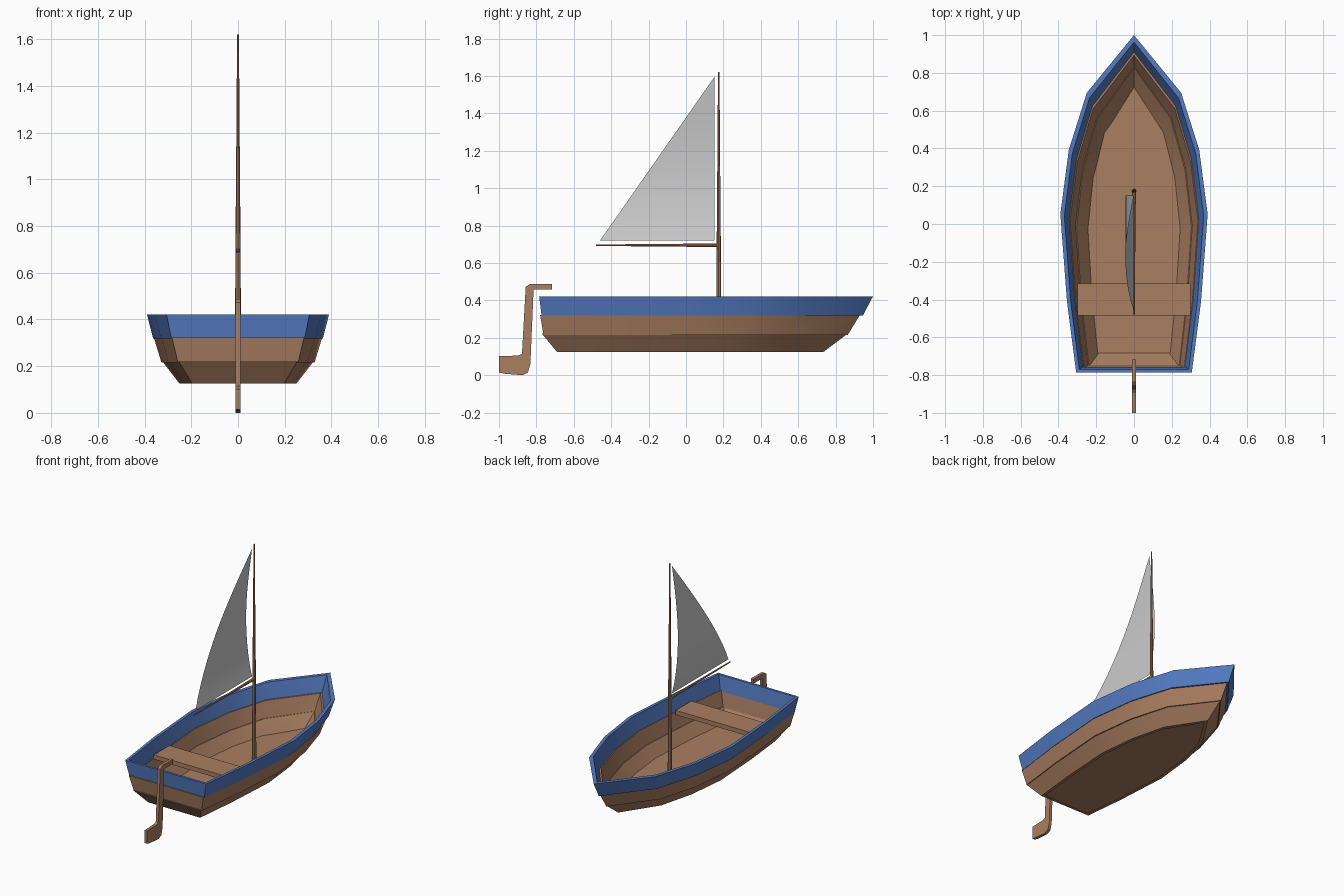
import bpy, bmesh, math

if "Cube" in bpy.data.objects:
    bpy.data.objects.remove(bpy.data.objects["Cube"])

def material(name, rgb):
    m = bpy.data.materials.new(name)
    m.diffuse_color = (*rgb, 1)
    m.use_nodes = True
    m.node_tree.nodes["Principled BSDF"].inputs["Base Color"].default_value = m.diffuse_color
    return m

WOOD = material("wood", (0.40, 0.21, 0.12))
BLUE = material("blue_paint", (0.09, 0.20, 0.55))

def make(name, bm, mat=None, smooth=False):
    bmesh.ops.recalc_face_normals(bm, faces=bm.faces)
    me = bpy.data.meshes.new(name)
    bm.to_mesh(me)
    bm.free()
    ob = bpy.data.objects.new(name, me)
    bpy.context.collection.objects.link(ob)
    if mat:
        me.materials.append(mat)
    if smooth:
        bpy.context.view_layer.objects.active = ob
        ob.select_set(True)
        bpy.ops.object.shade_smooth_by_angle(angle=math.radians(30))
        ob.select_set(False)
    return ob

# Boat outline, bow to stern: (fraction of half width, fraction of length)
SHAPE = [(0, 1), (.64, .829), (.885, .66), (1, .469), (.91, .21), (.785, 0)]

def outline(half, bow, stern, z):
    right = [(half * u, stern + (bow - stern) * v, z) for u, v in SHAPE]
    return right + [(-x, y, z) for x, y, z in reversed(right[1:])]

def loft(bm, rings, close):
    vs = [[bm.verts.new(p) for p in r] for r in rings]
    n = len(vs[0])
    pairs = list(zip(vs, vs[1:])) + ([(vs[-1], vs[0])] if close else [])
    for a, b in pairs:
        for i in range(n):
            j = (i + 1) % n
            bm.faces.new((a[i], a[j], b[j], b[i]))
    if not close:
        bm.faces.new(vs[0])
        bm.faces.new(vs[-1])

# Hull planks: (half width, bow y, stern y, z) at top and bottom
def strake(name, top, bottom, mat):
    def inner(h, b, s, z):
        return outline(h - .021, b - .037, s + .016, z)
    bm = bmesh.new()
    loft(bm, [outline(*top), outline(*bottom), inner(*bottom), inner(*top)], True)
    make(name, bm, mat, True)

strake("upper_strake", (.39, 1.0, -.785, .422), (.363, .945, -.772, .318), BLUE)
strake("middle_strake", (.36, .93, -.78, .322), (.328, .865, -.762, .216), WOOD)
strake("lower_strake", (.325, .865, -.77, .222), (.25, .735, -.69, .125), WOOD)

# Floor
bm = bmesh.new()
loft(bm, [outline(.24, .72, -.68, .132), outline(.244, .725, -.683, .145)], False)
make("floor", bm, WOOD)

# Seat
bm = bmesh.new()
bmesh.ops.create_cube(bm, size=1)
for v in bm.verts:
    v.co = (v.co.x * .60, -.40 + v.co.y * .17, .33 + v.co.z * .03)
make("seat", bm, WOOD)

# Tapered spars: stations are (distance along, radius)
def spar(name, stations, place):
    bm = bmesh.new()
    angs = [math.tau * i / 8 for i in range(8)]
    loft(bm, [[place(d, r * math.cos(a), r * math.sin(a)) for a in angs]
              for d, r in stations], False)
    make(name, bm, WOOD, True)

spar("mast", [(.14, .014), (.48, .012), (.72, .011), (1.2, .007), (1.62, .004)],
     lambda d, a, b: (a, .175 + b, d))
spar("boom", [(.175, .010), (-.10, .007), (-.48, .004)],
     lambda d, a, b: (a, d, .695 + b))

# Sail: triangular sheet bellied to one side
bm = bmesh.new()
rows, cols = 12, 6
grid = []
for i in range(rows):
    t = i / rows
    x = -.045 * math.sin(math.pi * t ** .85)
    grid.append([bm.verts.new((x, .152 - .612 * (1 - t) * j / cols, .72 + .875 * t))
                 for j in range(cols + 1)])
head = bm.verts.new((0, .152, 1.595))
for a, b in zip(grid, grid[1:]):
    for j in range(cols):
        bm.faces.new((a[j], a[j + 1], b[j + 1], b[j]))
for j in range(cols):
    bm.faces.new((grid[-1][j], grid[-1][j + 1], head))
make("sail", bm, None, True)

# Rudder with tiller: side profile (y, z) given thickness
PROFILE = [(-1, .015), (-.97, .008), (-.875, .003), (-.845, .015), (-.832, .06),
           (-.815, .457), (-.717, .457), (-.717, .487), (-.835, .487), (-.857, .472),
           (-.877, .115), (-.895, .105), (-1, .102)]
bm = bmesh.new()
loft(bm, [[(x, y, z - .003 if z < .005 else z) for y, z in PROFILE] for x in (-.01, .01)], False)
make("rudder", bm, WOOD)
